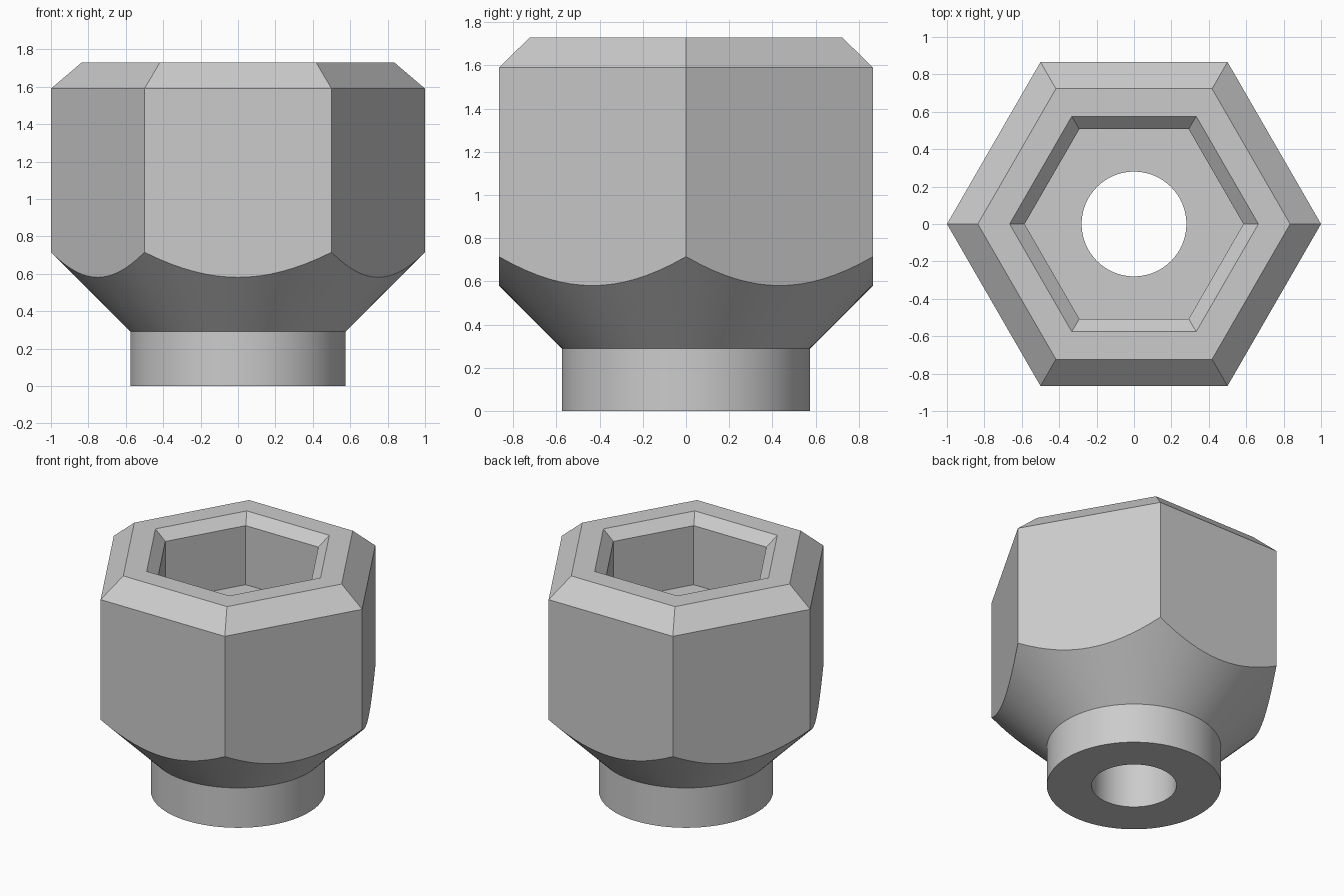
import bpy, bmesh, math

cube = bpy.data.objects.get("Cube")
if cube:
    bpy.data.objects.remove(cube, do_unlink=True)

SEGMENTS = 96                      # multiple of six, so hex corners land on columns
COLLAR_R, COLLAR_H, BORE_R = 0.575, 0.29, 0.28

grey = bpy.data.materials.new("plain_grey")
grey.use_nodes = True
colour = (0.6, 0.6, 0.6, 1)
grey.diffuse_color = colour
grey.node_tree.nodes["Principled BSDF"].inputs["Base Color"].default_value = colour


def hex_radius(corner, angle):
    """Distance from the axis to a hexagon with corners on the x axis."""
    off = angle % (math.pi / 3) - math.pi / 6
    return corner * math.cos(math.pi / 6) / math.cos(off)


def round_ring(radius, z):
    return lambda a: (radius, z)


def hex_ring(corner, z):
    return lambda a: (hex_radius(corner, a), z)


def cone_cut(a):
    """Where the 45 degree cone under the nut meets the hexagon sides."""
    r = hex_radius(1, a)
    return r, COLLAR_H + r - COLLAR_R


# Section from the bore, round the outside, over the rim and into the socket
rings = [
    round_ring(BORE_R, 0),
    round_ring(COLLAR_R, 0),
    round_ring(COLLAR_R, COLLAR_H),
    cone_cut,
    hex_ring(1, 1.59),
    hex_ring(0.835, 1.73),
    hex_ring(0.665, 1.73),
    hex_ring(0.585, 1.66),
    hex_ring(0.585, 1.23),
    round_ring(BORE_R, 1.23),
]

bm = bmesh.new()
grid = []
for ring in rings:
    row = []
    for i in range(SEGMENTS):
        a = math.tau * i / SEGMENTS
        r, z = ring(a)
        row.append(bm.verts.new((r * math.cos(a), r * math.sin(a), z)))
    grid.append(row)

# Skin neighbouring rings; the last ring closes back to the first as the bore wall
for k, low in enumerate(grid):
    high = grid[(k + 1) % len(grid)]
    for i in range(SEGMENTS):
        j = (i + 1) % SEGMENTS
        bm.faces.new((low[i], low[j], high[j], high[i]))
bmesh.ops.recalc_face_normals(bm, faces=bm.faces)

mesh = bpy.data.meshes.new("hex_socket_nut")
bm.to_mesh(mesh)
bm.free()
mesh.materials.append(grey)
nut = bpy.data.objects.new("hex_socket_nut", mesh)
bpy.context.collection.objects.link(nut)

# Smooth the cone, collar and bore, keep the hexagon edges crisp
bpy.ops.object.select_all(action='DESELECT')
nut.select_set(True)
bpy.context.view_layer.objects.active = nut
bpy.ops.object.shade_smooth_by_angle(angle=math.radians(25))
